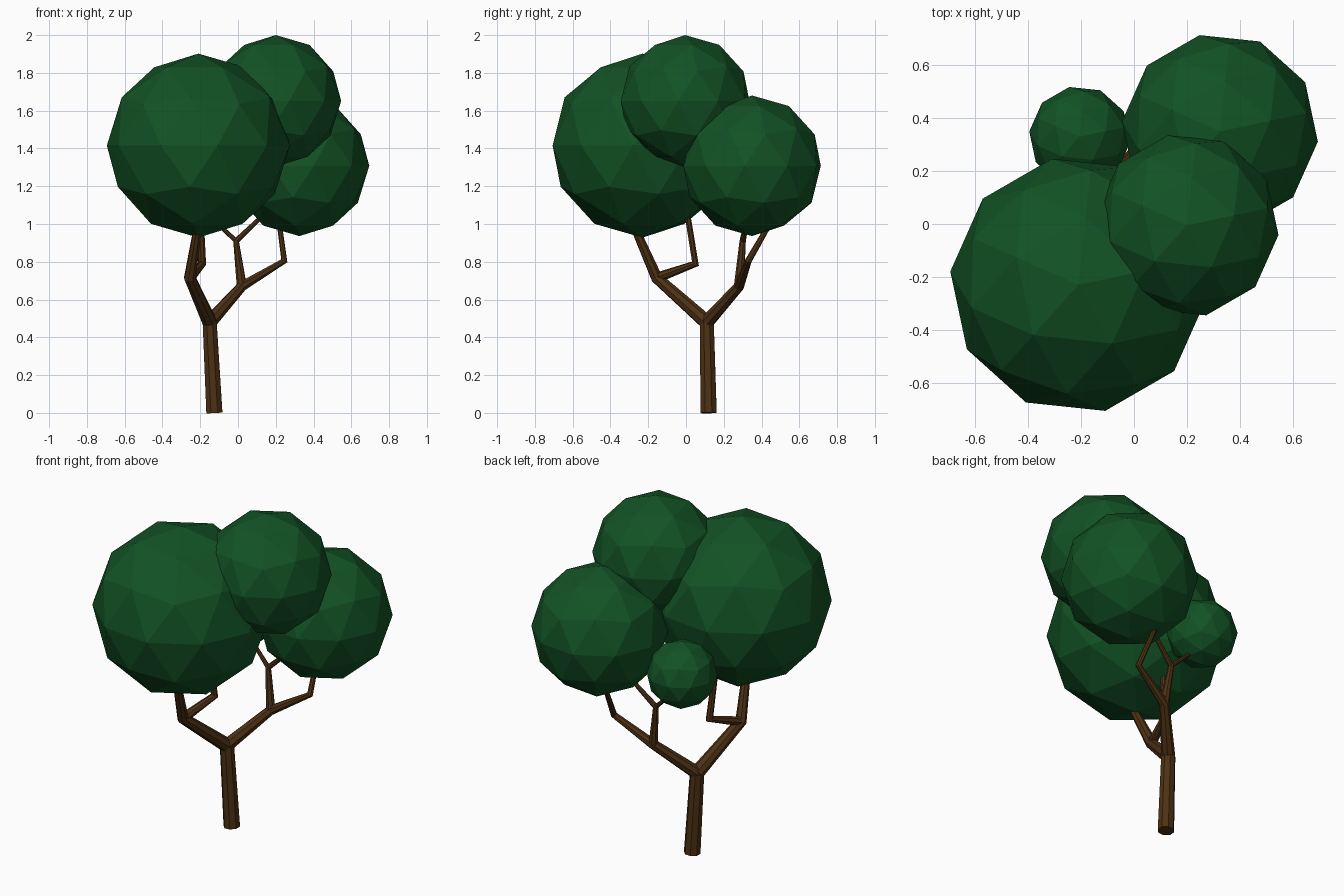
import bpy, math

if "Cube" in bpy.data.objects:
    bpy.data.objects.remove(bpy.data.objects["Cube"])


def material(name, rgb):
    m = bpy.data.materials.new(name)
    m.diffuse_color = (*rgb, 1)
    m.use_nodes = True
    m.node_tree.nodes["Principled BSDF"].inputs["Base Color"].default_value = m.diffuse_color
    return m


bark = material("bark_brown", (0.075, 0.031, 0.007))
leaf = material("leaf_green", (0.006, 0.085, 0.018))


def limb(name, pts):
    """Tapered eight-sided tube through (x, y, z, radius) points."""
    cu = bpy.data.curves.new(name, 'CURVE')
    cu.dimensions = '3D'
    cu.bevel_depth = 1.0
    cu.bevel_resolution = 2
    cu.use_fill_caps = True
    sp = cu.splines.new('POLY')
    sp.use_smooth = False
    sp.points.add(len(pts) - 1)
    for p, (x, y, z, r) in zip(sp.points, pts):
        p.co = (x, y, z, 1)
        p.radius = r
    ob = bpy.data.objects.new(name, cu)
    bpy.context.collection.objects.link(ob)
    bpy.ops.object.select_all(action='DESELECT')
    ob.select_set(True)
    bpy.context.view_layer.objects.active = ob
    bpy.ops.object.convert(target='MESH')
    ob = bpy.context.object
    ob.name = name
    ob.data.materials.clear()
    ob.data.materials.append(bark)


def crown(name, loc, r):
    """Faceted ball of foliage."""
    bpy.ops.mesh.primitive_ico_sphere_add(
        subdivisions=2, radius=r, location=loc, rotation=(0, 0, math.radians(12)))
    ob = bpy.context.object
    ob.name = name
    ob.data.materials.append(leaf)


# Forking points of the tree
fork = (-0.15, 0.11, 0.48)
left = (-0.255, -0.155, 0.715)
right = (0.02, 0.28, 0.67)
twig = (-0.01, 0.30, 0.91)

# Trunk and branches
limb("trunk", [(-0.125, 0.12, 0, 0.046), (*fork, 0.040)])
limb("left_branch", [(*fork, 0.040), (*left, 0.032), (-0.21, -0.28, 1.0, 0.022)])
limb("left_inner_branch", [(*left, 0.028), (-0.19, 0.05, 0.79, 0.022),
                           (-0.20, 0.00, 1.10, 0.016)])
limb("right_branch", [(*fork, 0.038), (*right, 0.028), (0.245, 0.33, 0.805, 0.018),
                      (0.215, 0.46, 1.03, 0.013)])
limb("right_inner_branch", [(*right, 0.027), (*twig, 0.017), (0.20, 0.34, 1.11, 0.009)])
limb("small_twig", [(*twig, 0.013), (-0.16, 0.33, 1.05, 0.009)])

# Foliage
crown("front_foliage", (-0.21, -0.23, 1.415), 0.487)
crown("top_foliage", (0.20, -0.005, 1.652), 0.348)
crown("back_foliage", (0.325, 0.35, 1.308), 0.372)
crown("small_foliage", (-0.205, 0.33, 1.17), 0.192)
